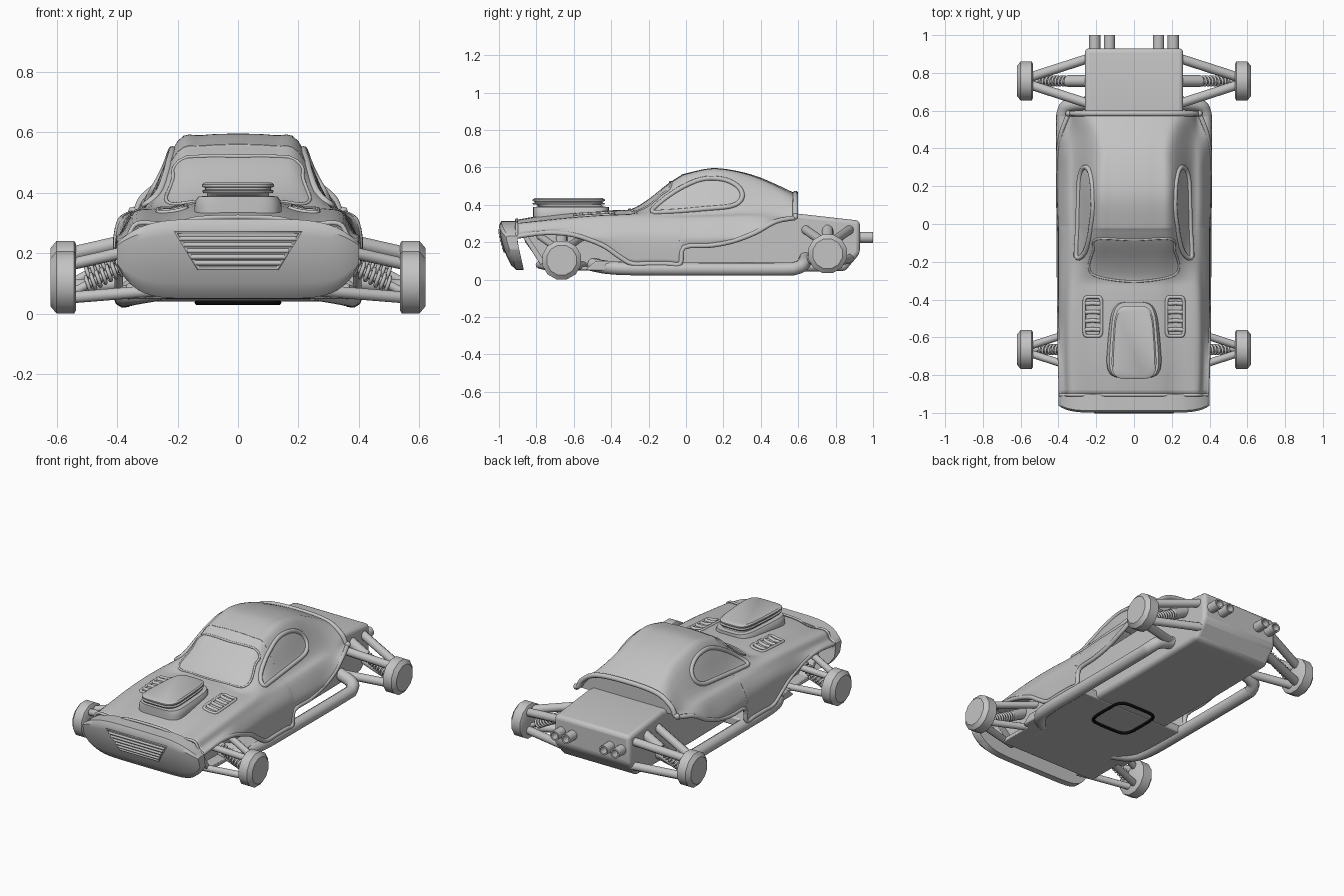
import bpy, bmesh, math
from mathutils import Vector
from mathutils.bvhtree import BVHTree

cube = bpy.data.objects.get("Cube")
if cube:
    bpy.data.objects.remove(cube)


def material(name, value):
    mat = bpy.data.materials.new(name)
    mat.use_nodes = True
    mat.diffuse_color = (value, value, value, 1)
    mat.node_tree.nodes["Principled BSDF"].inputs["Base Color"].default_value = (value, value, value, 1)
    return mat


GREY = material("plain grey", 0.55)
BLACK = material("black", 0.003)


def spline(points, steps, cyclic=False):
    """Smooth curve through the points."""
    pts = [Vector(p) for p in points]
    n = len(pts)
    out = []
    for i in range(n if cyclic else n - 1):
        if cyclic:
            a, b, c, d = (pts[(i + k) % n] for k in (-1, 0, 1, 2))
        else:
            a, b, c, d = pts[max(i - 1, 0)], pts[i], pts[i + 1], pts[min(i + 2, n - 1)]
        for k in range(steps):
            t = k / steps
            out.append((b * 2 + (c - a) * t + (a * 2 - b * 5 + c * 4 - d) * t * t
                        + (b * 3 - a - c * 3 + d) * t ** 3) / 2)
    return out if cyclic else out + [pts[-1]]


def mesh_object(name, verts, faces, mat=GREY):
    mesh = bpy.data.meshes.new(name)
    mesh.from_pydata(verts, [], faces)
    bm = bmesh.new()
    bm.from_mesh(mesh)
    bmesh.ops.recalc_face_normals(bm, faces=bm.faces)
    bm.to_mesh(mesh)
    bm.free()
    obj = bpy.data.objects.new(name, mesh)
    mesh.materials.append(mat)
    bpy.context.collection.objects.link(obj)
    return obj


def loft(name, rings, closed=True):
    n = len(rings[0])
    faces = [(r * n + i, r * n + (i + 1) % n, (r + 1) * n + (i + 1) % n, (r + 1) * n + i)
             for r in range(len(rings) - 1) for i in range(n if closed else n - 1)]
    if closed:
        faces += [tuple(range(n)), tuple(range((len(rings) - 1) * n, len(rings) * n))]
    return mesh_object(name, [v for ring in rings for v in ring], faces)


def prism(name, profile, half, bevel):
    obj = loft(name, [[(x, y, z) for y, z in profile] for x in (-half, half)])
    mod = obj.modifiers.new("bevel", "BEVEL")
    mod.width, mod.segments = bevel, 3
    return obj


def tube(name, points, radius, cyclic=False, mat=GREY):
    curve = bpy.data.curves.new(name, "CURVE")
    curve.dimensions = "3D"
    curve.bevel_depth, curve.bevel_resolution, curve.use_fill_caps = radius, 3, True
    poly = curve.splines.new("POLY")
    poly.points.add(len(points) - 1)
    for p, co in zip(poly.points, points):
        p.co = (*co, 1)
    poly.use_cyclic_u = cyclic
    curve.materials.append(mat)
    obj = bpy.data.objects.new(name, curve)
    bpy.context.collection.objects.link(obj)


def flip(points, side):
    return [Vector((p[0] * side, p[1], p[2])) for p in points]


def rounded(cx, cy, w, l, power=5, n=40):
    """Rounded rectangle outline in plan."""
    out = []
    for i in range(n):
        c, s = math.cos(math.tau * i / n), math.sin(math.tau * i / n)
        out.append((cx + w * math.copysign(abs(c) ** (2 / power), c),
                    cy + l * math.copysign(abs(s) ** (2 / power), s)))
    return out


# Body shell: y, top z, top half width, belt z, belt half width, side half width, lower edge z
stations = [
    (-.905, .32, .22, .3, .33, .39, .23), (-.75, .345, .22, .315, .335, .395, .25),
    (-.6, .36, .22, .33, .335, .398, .238), (-.45, .368, .22, .342, .33, .4, .185),
    (-.36, .372, .22, .345, .327, .4, .125), (-.29, .378, .22, .348, .322, .4, .085),
    (-.2, .43, .21, .352, .315, .4, .085), (-.1, .51, .205, .36, .305, .4, .085),
    (-.03, .555, .2, .365, .3, .4, .085), (-.01, .565, .2, .365, .3, .4, .172),
    (.13, .595, .2, .37, .3, .405, .182), (.25, .585, .2, .373, .3, .405, .205),
    (.37, .555, .195, .375, .3, .405, .25), (.48, .51, .21, .375, .3, .39, .31),
    (.585, .46, .24, .385, .31, .35, .33)]


def section(st):
    y, top, wt, zb, wb, ws, low = st
    side_z = max(low + .01, min(.23, zb - .08))
    half = [(wt * .6, y, top - .005), (wt, y, top - .025), (wb, y, zb),
            ((wb + ws) / 2 + .003, y, zb - .043), (ws, y, side_z), (ws - .005, y, low)]
    return spline([(-x, b, z) for x, b, z in reversed(half)] + [(0, y, top)] + half, 4)


rows = [section(s) for s in spline(stations, 4)]
body = loft("body_shell", rows, closed=False)
shell = BVHTree.FromPolygons([v.co.copy() for v in body.data.vertices],
                             [tuple(p.vertices) for p in body.data.polygons])
solid = body.modifiers.new("thickness", "SOLIDIFY")
solid.thickness = .014
for side in (0, -1):
    tube("lower_edge_trim", [r[side] for r in rows], .013)
tube("tail_lip", rows[-1], .015)
tube("nose_lip", rows[0], .008)
mesh_object("tail_panel", [Vector((v.x * .98, .56, v.z - .005)) for v in rows[-1]],
            [tuple(range(len(rows[-1])))])


def drop(points):
    """Lay plan points down on the shell."""
    hits = [shell.ray_cast(Vector((p[0], p[1], 2)), Vector((0, 0, -1)))[0] for p in points]
    return [h for h in hits if h]


# Windscreen frame
screen = [(-.195, -.08), (0, -.085), (.195, -.08), (.215, -.14), (.238, -.23), (.19, -.28),
          (0, -.305), (-.19, -.28), (-.238, -.23), (-.215, -.14)]
tube("windscreen_frame", drop(spline(screen, 5, True)), .006, True)

# Side windows and hood vents
window = [(-.18, .37), (-.06, .47), (.08, .535), (.2, .535), (.28, .495), (.3, .44),
          (.25, .395), (.1, .378), (-.1, .362)]
for side in (1, -1):
    ring = [shell.ray_cast(Vector((1, y, z)), Vector((-1, 0, 0)))[0]
            for y, z in spline(window, 5, True)]
    tube("side_window_frame", flip([p for p in ring if p], side), .013, True)
    tube("hood_vent_frame", flip(drop(rounded(.218, -.49, .046, .103, 8)), side), .009, True)
    for i in range(4):
        y = -.56 + i * .046
        tube("hood_vent_slat", flip(drop([(.178, y), (.22, y + .003), (.258, y)]), side), .011)

# Hood scoop: stepped base, neck and grooved lid
scoop = []
for scale, z in [(1, .32), (1, .355), (.97, .375), (.9, .388), (.72, .39), (.72, .4), (.8, .4),
                 (.82, .408), (.76, .411), (.76, .417), (.82, .42), (.82, .428), (.76, .435)]:
    shift = -.012 if z > .395 else 0
    scoop.append([(x * (1 - .6 * (y + .615)), y + shift, z)
                  for x, y in rounded(0, -.615, .138 * scale, .202 * min(1, scale + .14), 4.5)])
loft("hood_scoop", scoop)


# Bumper: a curved blade with rounded ends
def bumper_front(x, z):
    return -1 + 1.2 * (.31 - z) ** 2 + .03 * abs(x / .4) ** 8


rings = []
for i in range(33):
    u = math.sin(math.pi * (i / 32 - .5))
    x = .4 * u
    low, high = .05 + .11 * abs(u) ** 7, .314 - .08 * abs(u) ** 5
    zs = [low + (high - low) * k / 10 for k in range(11)]
    front = [(x, bumper_front(x, z) + (.012 if k in (0, 10) else 0), z) for k, z in enumerate(zs)]
    rings.append(front + [(x, -.9 + .22 * max(0, .2 - z), z) for z in reversed(zs)])
loft("front_bumper", rings)

# Grille
grille = [(-.205, .268), (.205, .268), (.13, .15), (-.13, .15)]
tube("grille_frame", [(x, bumper_front(x, z), z) for x, z in grille], .007, True)
for i in range(5):
    z = .168 + i * .02
    w = .13 + (z - .15) * .63
    tube("grille_slat", [(x, bumper_front(x, z), z) for x in (-w, 0, w)], .008)

# Chassis, floor and floor hatch
prism("chassis", [(-.86, .2), (-.88, .28), (-.3, .32), (.5, .34), (.6, .352), (.93, .315),
                  (.93, .14), (.85, .045), (.3, .04), (-.75, .05)], .26, .022)
prism("floor_pan", [(-.54, .05), (-.02, .04), (-.02, .09), (-.48, .1)], .37, .008)
prism("nose_floor", [(-.88, .24), (-.85, .24), (-.74, .075), (-.52, .07), (-.52, .05), (-.76, .05)],
      .33, .004)
tube("floor_hatch_outline", [(x, y, .037) for x, y in rounded(0, -.095, .135, .14, 5)], .0085, True, BLACK)


# Wheels with arms, damper and coil spring
def wheel_unit(name, side, yc, zc, arm):
    rings = []
    for x, r in [(.535, .095), (.542, .107), (.6, .107), (.62, .082)]:
        rings.append([(side * x, yc + r * math.cos(math.tau * (i + .5) / 12),
                       zc + r * math.sin(math.tau * (i + .5) / 12)) for i in range(12)])
    loft(name + "_wheel", rings)
    for d in (1, -1):
        tube(name + "_upper_arm", flip([(.24, yc + .12 * d, zc + .13), (.55, yc + .02 * d, zc + .06)], side), arm)
        tube(name + "_lower_arm", flip([(.24, yc + .12 * d, zc - .025), (.55, yc + .02 * d, zc - .05)], side), arm)
    a, b = Vector((.24, yc, zc + .13)), Vector((.55, yc, zc - .035))
    tube(name + "_damper", flip([a, b], side), .015)
    tube(name + "_damper_sleeve", flip([a, a.lerp(b, .36)], side), .031)
    up = Vector((b.z - a.z, 0, a.x - b.x)).normalized()
    coil = [a.lerp(b, .34 + .5 * t / 126) + up * .024 * math.cos(math.tau * t / 14)
            + Vector((0, .024 * math.sin(math.tau * t / 14), 0)) for t in range(127)]
    tube(name + "_spring", flip(coil, side), .0065)


for side in (1, -1):
    wheel_unit("front", side, -.665, .104, .02)
    wheel_unit("rear", side, .757, .138, .025)
    # Side rail
    rail = [(.25, -.5, .08), (.34, -.42, .065), (.372, -.3, .058), (.375, 0, .056), (.376, .5, .056),
            (.372, .59, .062), (.34, .63, .085), (.22, .64, .12)]
    tube("side_rail", flip(spline(rail, 6), side), .036)
    # Exhaust pipes, hollow at the tip
    for x in (.13, .208):
        pipe = [(.03, .9), (.03, 1), (.021, 1), (.021, .95)]
        loft("exhaust_pipe", [[(side * x + r * math.cos(math.tau * i / 16), y,
                                .225 + r * math.sin(math.tau * i / 16)) for i in range(16)]
                              for r, y in pipe])

# Shading
bpy.ops.object.select_all(action="DESELECT")
for obj in bpy.context.collection.objects:
    if obj.type == "MESH":
        obj.select_set(True)
        bpy.context.view_layer.objects.active = obj
bpy.ops.object.shade_smooth_by_angle(angle=math.radians(32))
